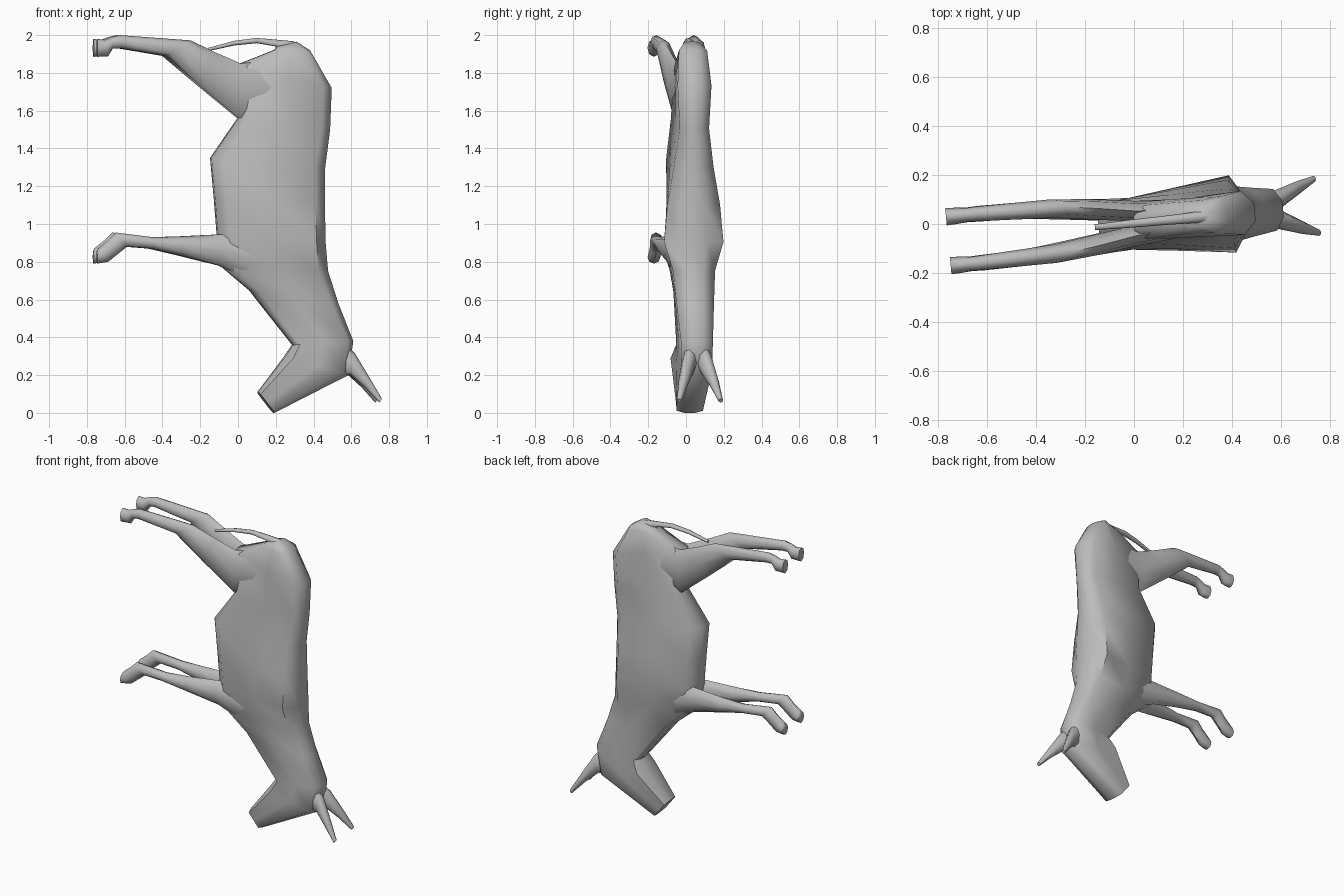
import bpy, bmesh, math
from mathutils import Matrix, Vector

if "Cube" in bpy.data.objects:
    bpy.data.objects.remove(bpy.data.objects["Cube"], do_unlink=True)

# One plain hide colour
hide = bpy.data.materials.new("hide grey")
hide.use_nodes = True
GREY = (0.5, 0.5, 0.5, 1)
hide.diffuse_color = GREY
hide.node_tree.nodes["Principled BSDF"].inputs["Base Color"].default_value = GREY

# The whole animal leans slightly about the vertical axis
LEAN = Matrix.Translation((0, 0.0025, 0)) @ Matrix.Rotation(math.radians(5.5), 4, "Z")


def loft(name, rings, section):
    """Skin rings; section(ring) gives the points of one cross-section."""
    bm = bmesh.new()
    loops = [[bm.verts.new(p) for p in section(r)] for r in rings]
    n = len(loops[0])
    for a, b in zip(loops, loops[1:]):
        for i in range(n):
            bm.faces.new((a[i], a[(i + 1) % n], b[(i + 1) % n], b[i]))
    bm.faces.new(loops[0])
    bm.faces.new(loops[-1])
    bmesh.ops.recalc_face_normals(bm, faces=bm.faces)
    mesh = bpy.data.meshes.new(name)
    bm.to_mesh(mesh)
    bm.free()
    mesh.materials.append(hide)
    obj = bpy.data.objects.new(name, mesh)
    bpy.context.collection.objects.link(obj)
    obj.matrix_world = LEAN
    bpy.ops.object.select_all(action="DESELECT")
    obj.select_set(True)
    bpy.context.view_layer.objects.active = obj
    bpy.ops.object.shade_smooth_by_angle(angle=math.radians(60))
    return obj


def torso_section(r):
    # r: back x, z, belly x, z, half width near back, half width near belly
    back, belly = Vector((r[0], 0, r[1])), Vector((r[2], 0, r[3]))
    wb, wf = r[4], r[5]
    half = [(0, wb * .4), (.1, wb), (.5, (wb + wf) / 2), (.9, wf), (1, wf * .4)]
    side = [back.lerp(belly, t) + Vector((0, w, 0)) for t, w in half]
    return side + [Vector((p.x, -p.y, p.z)) for p in reversed(side)]


def limb_section(r):
    # r: edge x, z, opposite edge x, z, sideways centre, sideways half width
    a, b = Vector((r[0], r[4], r[1])), Vector((r[2], r[4], r[3]))
    pts = []
    for i in range(8):
        t = math.tau * i / 8
        pts.append((a + b) / 2 + (a - b) / 2 * math.cos(t) + Vector((0, r[5] * math.sin(t), 0)))
    return pts


# Rump, trunk, neck and head in one skin
loft("body", [
    (.31, 1.965, .21, 1.94, .04, .035),
    (.38, 1.92, .19, 1.92, .075, .06),
    (.495, 1.72, .0, 1.845, .09, .07),
    (.487, 1.5, .0, 1.56, .078, .088),
    (.46, 1.3, -.145, 1.35, .105, .1),
    (.457, 1.1, -.125, 1.13, .14, .1),
    (.46, .9, -.11, .945, .158, .1),
    (.475, .75, -.1, .785, .112, .09),
    (.53, .58, .06, .65, .1, .08),
    (.61, .38, .29, .36, .085, .085),
    (.585, .2, .25, .3, .08, .112),
    (.19, .0, .105, .11, .07, .07),
], torso_section)

loft("tail", [
    (.34, 1.95, .2, 1.925, 0, .03),
    (.29, 1.968, .2, 1.94, 0, .022),
    (.1, 1.985, .1, 1.957, 0, .018),
    (-.02, 1.97, -.02, 1.945, 0, .016),
    (-.16, 1.932, -.16, 1.915, 0, .012),
], limb_section)

# Paired parts, drawn for the left and mirrored
HIND = [
    (.3, 1.88, .2, 1.58, .03, .04),
    (.01, 1.85, .0, 1.56, .05, .042),
    (-.13, 1.91, -.2, 1.725, .073, .042),
    (-.26, 1.972, -.395, 1.89, .092, .038),
    (-.64, 2.0, -.63, 1.93, .1, .03),
    (-.68, 1.99, -.675, 1.93, .1, .028),
    (-.72, 1.975, -.7, 1.888, .1, .033),
    (-.76, 1.98, -.76, 1.885, .1, .035),
]
FORE = [
    (.1, .95, .1, .68, .05, .05),
    (-.1, .945, -.1, .78, .065, .045),
    (-.3, .935, -.3, .83, .085, .04),
    (-.46, .93, -.47, .87, .097, .033),
    (-.66, .955, -.6, .88, .1, .032),
    (-.7, .915, -.65, .84, .1, .03),
    (-.755, .87, -.7, .8, .1, .034),
    (-.76, .86, -.76, .79, .1, .034),
]
HORN = [
    (.56, .37, .55, .2, .035, .035),
    (.615, .32, .59, .2, .045, .04),
    (.69, .19, .665, .135, .08, .028),
    (.755, .075, .74, .055, .11, .013),
]
for part, rings in (("hind_leg", HIND), ("front_leg", FORE), ("horn", HORN)):
    for side, s in (("left", 1), ("right", -1)):
        loft(f"{part}_{side}", [r[:4] + (s * r[4], r[5]) for r in rings], limb_section)
